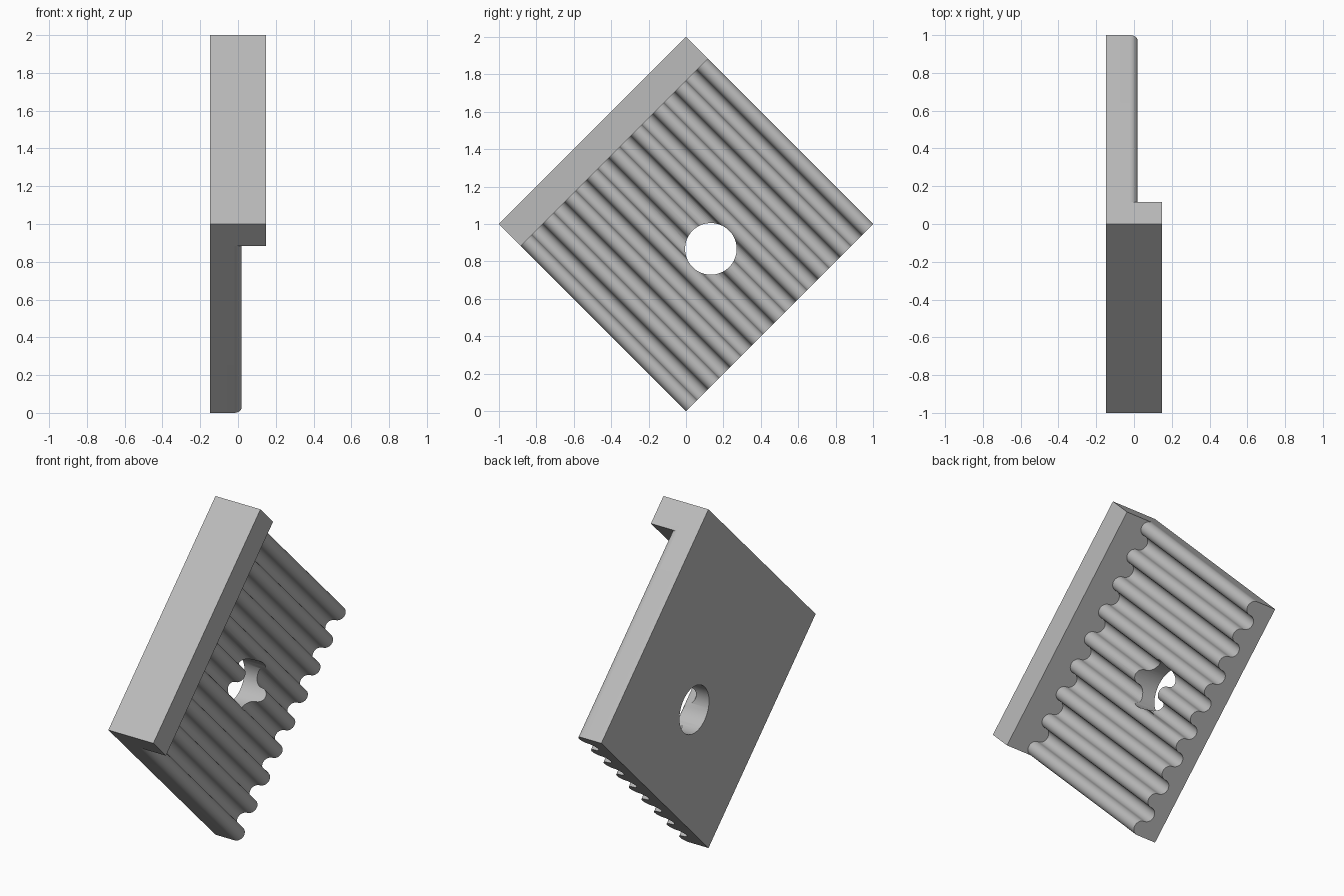
import bpy, bmesh
from math import pi, sin, cos, sqrt, radians
from mathutils import Matrix

cube = bpy.data.objects.get("Cube")
if cube:
    bpy.data.objects.remove(cube, do_unlink=True)

SIDE = sqrt(2)            # edge of the square plate
RIDGES = 9
SLOTS = 2 * RIDGES - 1    # ridges and grooves of equal width
R = SIDE / SLOTS / 2      # radius of each ridge and groove
BACK, FRONT = -0.147, 0.147
LIP = 4 * R               # thickness of the lip
MID = BACK + 3 * R        # height where ridge and groove arcs meet
STEPS = 14

grey = bpy.data.materials.new("grey")
grey.use_nodes = True
colour = (0.5, 0.5, 0.5, 1)
grey.diffuse_color = colour
grey.node_tree.nodes["Principled BSDF"].inputs["Base Color"].default_value = colour

# The part stands on one corner
TILT = Matrix.Translation((0, 0, 1)) @ Matrix.Rotation(radians(-45), 4, 'X')


def prism(name, profile, y0, y1):
    """Extrude an (x, z) profile along y, then tilt it."""
    bm = bmesh.new()
    face = bm.faces.new([bm.verts.new((x, y0, z)) for x, z in profile])
    moved = bmesh.ops.extrude_face_region(bm, geom=[face])["geom"]
    bmesh.ops.translate(bm, vec=(0, y1 - y0, 0),
                        verts=[v for v in moved if isinstance(v, bmesh.types.BMVert)])
    bmesh.ops.recalc_face_normals(bm, faces=bm.faces)
    return finish(name, bm)


def finish(name, bm):
    bm.transform(TILT)
    mesh = bpy.data.meshes.new(name)
    bm.to_mesh(mesh)
    bm.free()
    mesh.materials.append(grey)
    obj = bpy.data.objects.new(name, mesh)
    bpy.context.collection.objects.link(obj)
    return obj


def combine(target, other, operation):
    """Apply a boolean and drop the helper."""
    mod = target.modifiers.new(operation.lower(), 'BOOLEAN')
    mod.object, mod.operation, mod.solver = other, operation, 'EXACT'
    bpy.context.view_layer.objects.active = target
    bpy.ops.object.modifier_apply(modifier=mod.name)
    bpy.data.objects.remove(other, do_unlink=True)


# Ridged plate: alternating half-round ridges and grooves
half = SIDE / 2
profile = [(BACK, half), (BACK, -half), (MID, -half)]
for slot in range(SLOTS):
    centre = -half + R * (2 * slot + 1)
    sign = 1 if slot % 2 == 0 else -1
    for i in range(1, STEPS + 1):
        t = pi * i / STEPS
        profile.append((MID + sign * R * sin(t), centre - R * cos(t)))
plate = prism("ridged_plate", profile, -half + LIP / 2, half)

# Raised lip along one edge
lip = prism("lip", [(BACK, -half), (FRONT, -half), (FRONT, half), (BACK, half)],
            -half, -half + LIP)
combine(plate, lip, 'UNION')

# Round through hole
bm = bmesh.new()
bmesh.ops.create_cone(bm, cap_ends=True, segments=64, radius1=0.138, radius2=0.138, depth=1,
                      matrix=Matrix.Translation((0, 0.188, 0)) @ Matrix.Rotation(pi / 2, 4, 'Y'))
combine(plate, finish("hole_cutter", bm), 'DIFFERENCE')

# Smooth the rounds, keep the corners sharp
bpy.ops.object.select_all(action='DESELECT')
plate.select_set(True)
bpy.context.view_layer.objects.active = plate
bpy.ops.object.shade_smooth_by_angle(angle=radians(30))
